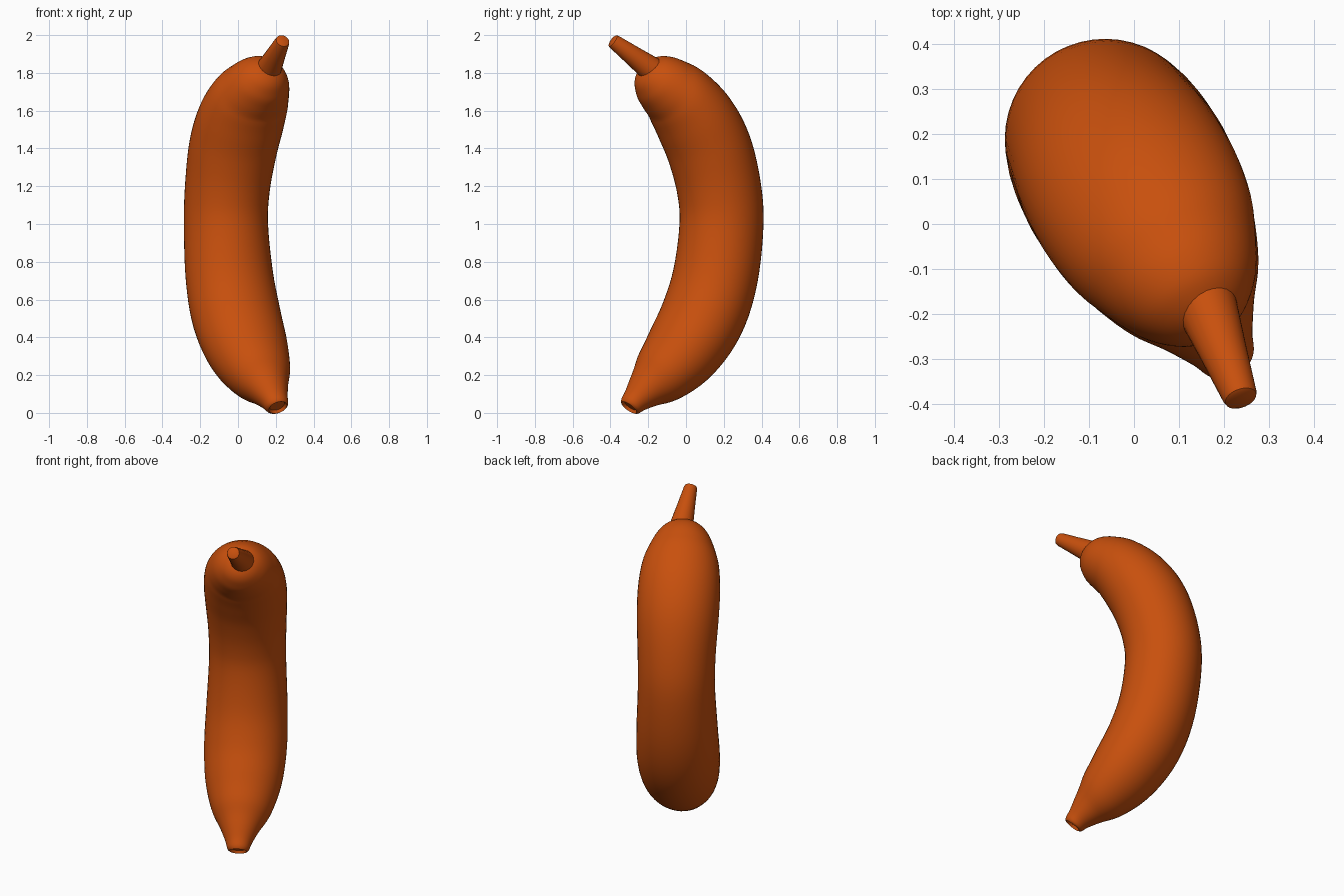
import bpy, bmesh, math
from mathutils import Vector

cube = bpy.data.objects.get("Cube")
if cube:
    bpy.data.objects.remove(cube, do_unlink=True)

# One orange peel colour
peel = bpy.data.materials.new("orange_peel")
peel.use_nodes = True
colour = (0.58, 0.08, 0.004, 1)
peel.diffuse_color = colour
peel.node_tree.nodes["Principled BSDF"].inputs["Base Color"].default_value = colour

# The fruit bends in one vertical plane
BEND = Vector((0.49, -0.872, 0))
SIDE = Vector((0.872, 0.49, 0))
MIDDLE = Vector((-0.065, 0.19, 0))


def on_plane(y, z):
    return MIDDLE + BEND * ((y - MIDDLE.y) / BEND.y) + Vector((0, 0, z))


def catmull(a, b, c, d, t):
    return 0.5 * (2 * b + (c - a) * t + (2 * a - 5 * b + 4 * c - d) * t * t
                  + (3 * b - a - 3 * c + d) * t ** 3)


def smooth_path(values, steps):
    padded = [values[0]] + values + [values[-1]]
    out = []
    for i in range(len(values) - 1):
        out += [catmull(*padded[i:i + 4], k / steps) for k in range(steps)]
    return out + [values[-1]]


def loft(name, centres, depths, widths, side, sides, dimple=0.0):
    """Skin elliptical rings set square to a path of centres."""
    bm = bmesh.new()
    rings = []
    last = len(centres) - 1
    for i, centre in enumerate(centres):
        along = (centres[min(i + 1, last)] - centres[max(i - 1, 0)]).normalized()
        across = (side - along * side.dot(along)).normalized()
        depth = along.cross(across)
        ring = []
        for k in range(sides):
            a = math.tau * k / sides
            ring.append(bm.verts.new(centre + across * (math.cos(a) * widths[i])
                                     + depth * (math.sin(a) * depths[i])))
        rings.append(ring)
    for low, high in zip(rings, rings[1:]):
        for k in range(sides):
            n = (k + 1) % sides
            bm.faces.new((low[k], low[n], high[n], high[k]))
    start = bm.faces.new(rings[0][::-1])
    bm.faces.new(rings[-1])
    # Hollow at the start of the path
    if dimple:
        inward = (centres[1] - centres[0]).normalized()
        bmesh.ops.inset_individual(bm, faces=[start], thickness=dimple)
        bmesh.ops.inset_individual(bm, faces=[start], thickness=dimple / 2)
        bmesh.ops.translate(bm, verts=start.verts, vec=inward * dimple)
    bmesh.ops.recalc_face_normals(bm, faces=bm.faces)
    mesh = bpy.data.meshes.new(name)
    bm.to_mesh(mesh)
    bm.free()
    mesh.materials.append(peel)
    obj = bpy.data.objects.new(name, mesh)
    bpy.context.collection.objects.link(obj)
    bpy.ops.object.select_all(action="DESELECT")
    obj.select_set(True)
    bpy.context.view_layer.objects.active = obj
    bpy.ops.object.shade_smooth_by_angle(angle=math.radians(40))
    return obj


# Body stations: y, z, radius in the bend plane, radius across it
stations = [
    (-0.302, 0.028, 0.048, 0.05), (-0.294, 0.038, 0.06, 0.063),
    (-0.265, 0.07, 0.073, 0.078), (-0.21, 0.125, 0.108, 0.115),
    (-0.13, 0.2, 0.16, 0.175), (-0.02, 0.325, 0.2, 0.222),
    (0.085, 0.5, 0.219, 0.24), (0.155, 0.72, 0.222, 0.235),
    (0.188, 1.0, 0.222, 0.223), (0.173, 1.2, 0.222, 0.226),
    (0.122, 1.4, 0.222, 0.237), (0.05, 1.55, 0.212, 0.238),
    (-0.03, 1.66, 0.19, 0.222), (-0.1, 1.722, 0.168, 0.19),
    (-0.16, 1.767, 0.142, 0.153), (-0.2, 1.795, 0.104, 0.11),
    (-0.223, 1.812, 0.06, 0.062), (-0.231, 1.818, 0.012, 0.012)]
columns = [smooth_path(list(c), 5) for c in zip(*stations)]
body_path = [on_plane(y, z) for y, z in zip(columns[0], columns[1])]
loft("fruit_body", body_path, columns[2], columns[3], SIDE, 48, dimple=0.016)

# Tapered stem with a softly rounded cut end
base, tip = Vector((0.157, -0.172, 1.81)), Vector((0.238, -0.39, 1.972))
steps = (0, 0.5, 0.95, 0.985, 1)
radii = [0.07, 0.053, 0.039, 0.036, 0.028]
loft("stem", [base.lerp(tip, t) for t in steps], radii, radii, SIDE, 24)
